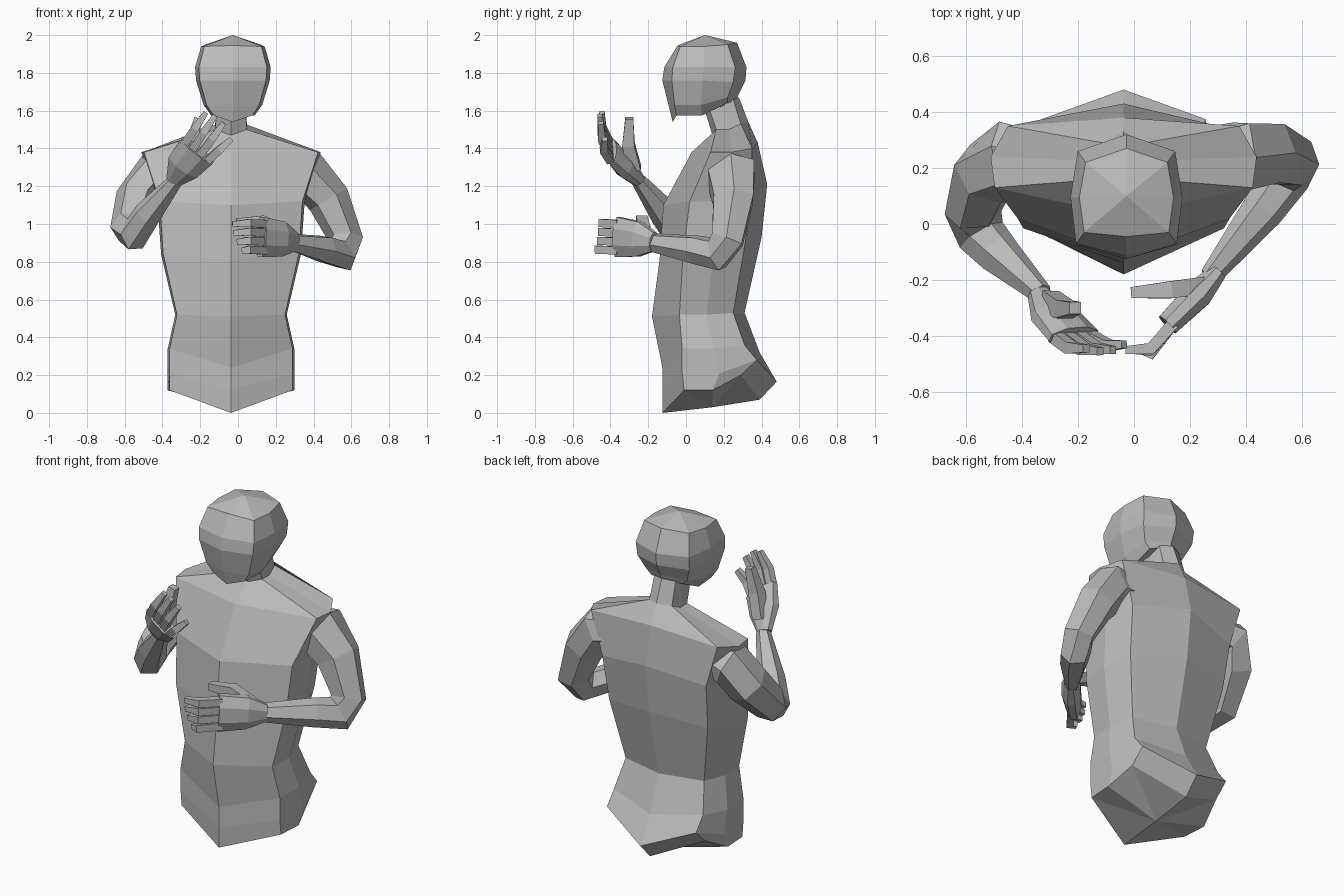
import bpy
import bmesh
import math
from mathutils import Vector

default_cube = bpy.data.objects.get("Cube")
if default_cube:
    bpy.data.objects.remove(default_cube, do_unlink=True)

# One plain grey for the whole figure
grey = bpy.data.materials.new("plain_grey")
grey.use_nodes = True
colour = (0.5, 0.5, 0.5, 1)
grey.diffuse_color = colour
grey.node_tree.nodes["Principled BSDF"].inputs["Base Color"].default_value = colour


def loft(name, rings, start_tip=None, end_tip=None):
    """Skin closed rings of points; each end is a flat cap or a fan to a tip."""
    bm = bmesh.new()
    loops = [[bm.verts.new(point) for point in ring] for ring in rings]
    count = len(loops[0])
    for lower, upper in zip(loops, loops[1:]):
        for i in range(count):
            j = (i + 1) % count
            bm.faces.new((lower[i], lower[j], upper[j], upper[i]))
    for loop, tip in ((loops[0], start_tip), (loops[-1], end_tip)):
        if tip is None:
            bm.faces.new(loop)
        else:
            apex = bm.verts.new(tip)
            for i in range(count):
                bm.faces.new((loop[i], loop[(i + 1) % count], apex))
    bmesh.ops.recalc_face_normals(bm, faces=bm.faces[:])
    mesh = bpy.data.meshes.new(name)
    bm.to_mesh(mesh)
    bm.free()
    mesh.materials.append(grey)
    part = bpy.data.objects.new(name, mesh)
    bpy.context.collection.objects.link(part)
    return part


def body_ring(centre_x, level, squareness):
    """Mirror a half section: front ridge, front corner, side, back corner, spine."""
    width, front, corner, back, spine, z_front, z_side, z_back, z_spine = level
    side_y = corner + (back - corner) * 0.5
    half = [(width * squareness, corner, z_side),
            (width, side_y, z_side),
            (width * 0.87, back, z_back)]
    left = [(centre_x + x, y, z) for x, y, z in half]
    right = [(centre_x - x, y, z) for x, y, z in reversed(half)]
    return [(centre_x, front, z_front)] + left + [(centre_x, spine, z_spine)] + right


def limb(name, path, reference, sides=6, turn=0.0):
    """Faceted tube through (x, y, z, half width, half depth) stations.

    Depth is measured along the reference direction, width across it."""
    centres = [Vector(station[:3]) for station in path]
    reference = Vector(reference).normalized()
    rings = []
    for i, centre in enumerate(centres):
        before = centres[max(i - 1, 0)]
        after = centres[min(i + 1, len(centres) - 1)]
        tangent = Vector()
        if i > 0:
            tangent += (centre - before).normalized()
        if i < len(centres) - 1:
            tangent += (after - centre).normalized()
        tangent.normalize()
        across = tangent.cross(reference).normalized()
        deep = across.cross(tangent).normalized()
        width, depth = path[i][3:]
        ring = []
        for k in range(sides):
            angle = math.tau * k / sides + turn
            offset = across * (width * math.cos(angle)) + deep * (depth * math.sin(angle))
            ring.append(centre + offset)
        rings.append(ring)
    return loft(name, rings)


def arm(name, path, elbow):
    """Bent arm whose width lies in the plane of the elbow bend."""
    shoulder, bend, wrist = (Vector(path[i][:3]) for i in (1, elbow, -1))
    return limb(name, path, (bend - shoulder).cross(wrist - bend))


def finger(name, knuckle, middle, tip, reference, size=0.03):
    """Square tapered digit with one bend."""
    path = [(*knuckle, size, size), (*middle, size, size),
            (*tip, size * 0.65, size * 0.65)]
    return limb(name, path, reference, 4, math.pi / 4)


# Torso: hips, waist, chest, shoulder line, neck base and neck top
torso_levels = [
    (.335, -.125, -.01, .29, .39, 0, .12, .2, .07),
    (.335, -.125, -.02, .375, .48, .12, .21, .28, .165),
    (.335, -.125, -.02, .31, .39, .24, .34, .36, .32),
    (.295, -.18, -.035, .25, .31, .51, .52, .53, .53),
    (.37, -.14, -.015, .31, .4, .81, .84, .88, .93),
    (.39, -.12, .02, .35, .43, 1.1, 1.12, 1.15, 1.21),
    (.475, .03, .13, .35, .38, 1.38, 1.38, 1.4, 1.43),
    (.085, .14, .16, .29, .33, 1.47, 1.5, 1.53, 1.54),
    (.08, .1, .12, .25, .28, 1.6, 1.62, 1.66, 1.67),
]
torso_x = -0.037
loft("torso_and_neck", [body_ring(torso_x, level, 0.97) for level in torso_levels],
     start_tip=(torso_x, 0.14, 0.03))

# Head: jaw, cheeks, temples and crown
head_levels = [
    (.115, -.07, -.05, .22, .27, 1.54, 1.575, 1.64, 1.66),
    (.155, -.09, -.06, .22, .28, 1.62, 1.63, 1.67, 1.69),
    (.195, -.125, -.075, .25, .315, 1.76, 1.76, 1.75, 1.76),
    (.2, -.115, -.07, .26, .32, 1.83, 1.83, 1.83, 1.83),
    (.168, -.045, -.03, .22, .27, 1.945, 1.94, 1.95, 1.96),
]
head_x = -0.027
loft("head", [body_ring(head_x, level, 0.9) for level in head_levels],
     end_tip=(head_x, 0.1, 2))

# Arms: shoulder, upper arm, blunt two-step elbow, forearm, wrist
arm("left_arm", [
    (.2, .24, 1.27, .1, .1),
    (.375, .24, 1.26, .15, .12),
    (.48, .25, 1.13, .125, .11),
    (.57, .22, .92, .1, .09),
    (.545, .165, .84, .1, .08),
    (.46, .05, .865, .08, .075),
    (.27, -.19, .905, .05, .035),
], 4)
arm("right_arm", [
    (-.27, .22, 1.26, .1, .1),
    (-.45, .23, 1.26, .14, .12),
    (-.53, .18, 1.14, .125, .12),
    (-.575, .04, .985, .105, .1),
    (-.545, -.04, .95, .1, .085),
    (-.48, -.11, 1.05, .08, .075),
    (-.33, -.25, 1.23, .04, .04),
], 4)

# Left hand: palm upright, fingers stacked one above another
up = (0, 0, 1)
limb("left_palm", [
    (.3, -.17, .905, .035, .055),
    (.23, -.25, .92, .055, .1),
    (.12, -.36, .93, .045, .115),
], up, 8, math.pi / 8)
for i in range(4):
    z = 1.0 - i * 0.047
    curl = i * i * 0.006
    finger(f"left_finger_{i + 1}", (.14, -.355, z), (.06, -.445 - curl / 3, z + .005),
           (curl - .03, -.45, z), up)
finger("left_thumb", (.24, -.22, .96), (.13, -.235, 1.015), (-.01, -.245, 1.01), up, .043)

# Right hand: raised, fingers fanned from the knuckle line
fan = Vector((0.84, 0, -0.55))
limb("right_palm", [
    (-.34, -.25, 1.23, .035, .045),
    (-.285, -.325, 1.31, .055, .1),
    (-.215, -.4, 1.39, .04, .115),
], fan, 8, math.pi / 8)
tips = [(-.17, -.445, 1.59), (-.12, -.455, 1.575), (-.075, -.45, 1.535), (-.035, -.43, 1.45)]
for i, tip in enumerate(tips):
    knuckle = Vector((-.285, -.4, 1.42)) + fan * (i * 0.05)
    middle = knuckle.lerp(Vector(tip), 0.5) + Vector((0, -0.02, 0))
    finger(f"right_finger_{i + 1}", knuckle, middle, tip, fan)
finger("right_thumb", (-.3, -.27, 1.29), (-.25, -.305, 1.42), (-.21, -.3, 1.56), fan, .046)
